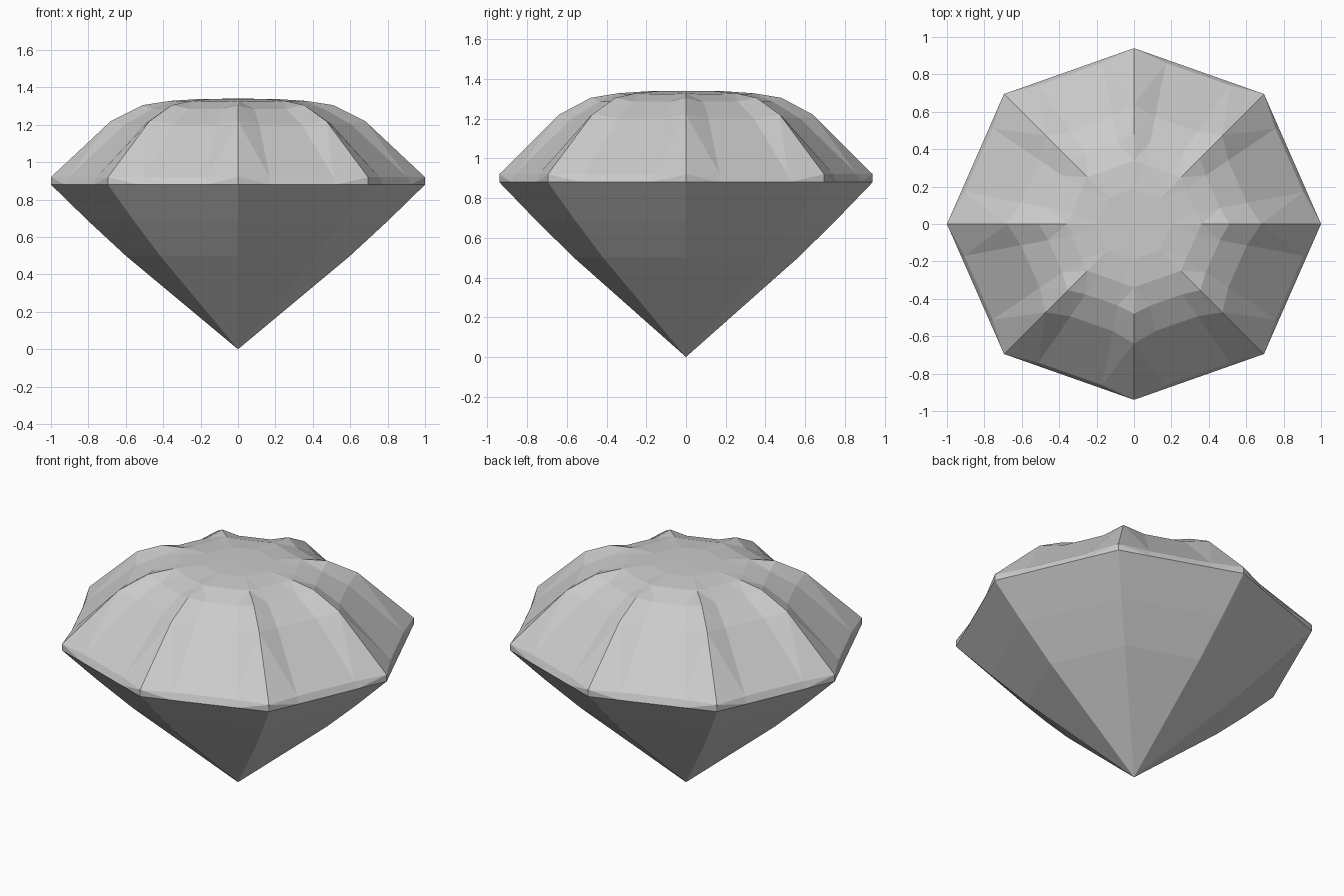
import bpy, bmesh
from mathutils import Vector

if "Cube" in bpy.data.objects:
    bpy.data.objects.remove(bpy.data.objects["Cube"])

# girdle outline: an eight-cornered stone, slightly narrower in depth
CORNERS = [Vector(c) for c in ((1, 0), (.695, .695), (0, .94), (-.695, .695),
                               (-1, 0), (-.695, -.695), (0, -.94), (.695, -.695))]

def ring(bm, scale, z, inset=0.0, drop=0.0):
    """Octagon ring with four points per side; points between corners are sunk."""
    verts = []
    for i, a in enumerate(CORNERS):
        b = CORNERS[(i + 1) % 8]
        for t in (0, .25, .5, .75):
            p = a.lerp(b, t) * scale
            sunk = t > 0
            if sunk:
                p -= p.normalized() * inset
            verts.append(bm.verts.new((p.x, p.y, z - (drop if sunk else 0))))
    return verts

def bridge(bm, low, high):
    n = len(low)
    for i in range(n):
        j = (i + 1) % n
        bm.faces.new((low[i], low[j], high[j], high[i]))

bm = bmesh.new()
rings = [ring(bm, *r) for r in (
    (.60, .50), (.80, .685), (1, .88),              # pavilion and girdle base
    (1, .92, .018, 0),                              # girdle top
    (.68, 1.22, .025, .018), (.51, 1.305, .012, .02),  # scalloped crown
    (.36, 1.328, 0, .004), (.20, 1.338))]           # gently domed table
for low, high in zip(rings, rings[1:]):
    bridge(bm, low, high)

# bottom point and table centre
tip = bm.verts.new((0, 0, 0))
top = bm.verts.new((0, 0, 1.34))
for i in range(32):
    j = (i + 1) % 32
    bm.faces.new((tip, rings[0][j], rings[0][i]))
    bm.faces.new((top, rings[-1][i], rings[-1][j]))

bmesh.ops.triangulate(bm, faces=bm.faces[:])
bmesh.ops.recalc_face_normals(bm, faces=bm.faces[:])
mesh = bpy.data.meshes.new("cut_gemstone")
bm.to_mesh(mesh)
bm.free()
gem = bpy.data.objects.new("cut_gemstone", mesh)
bpy.context.collection.objects.link(gem)
